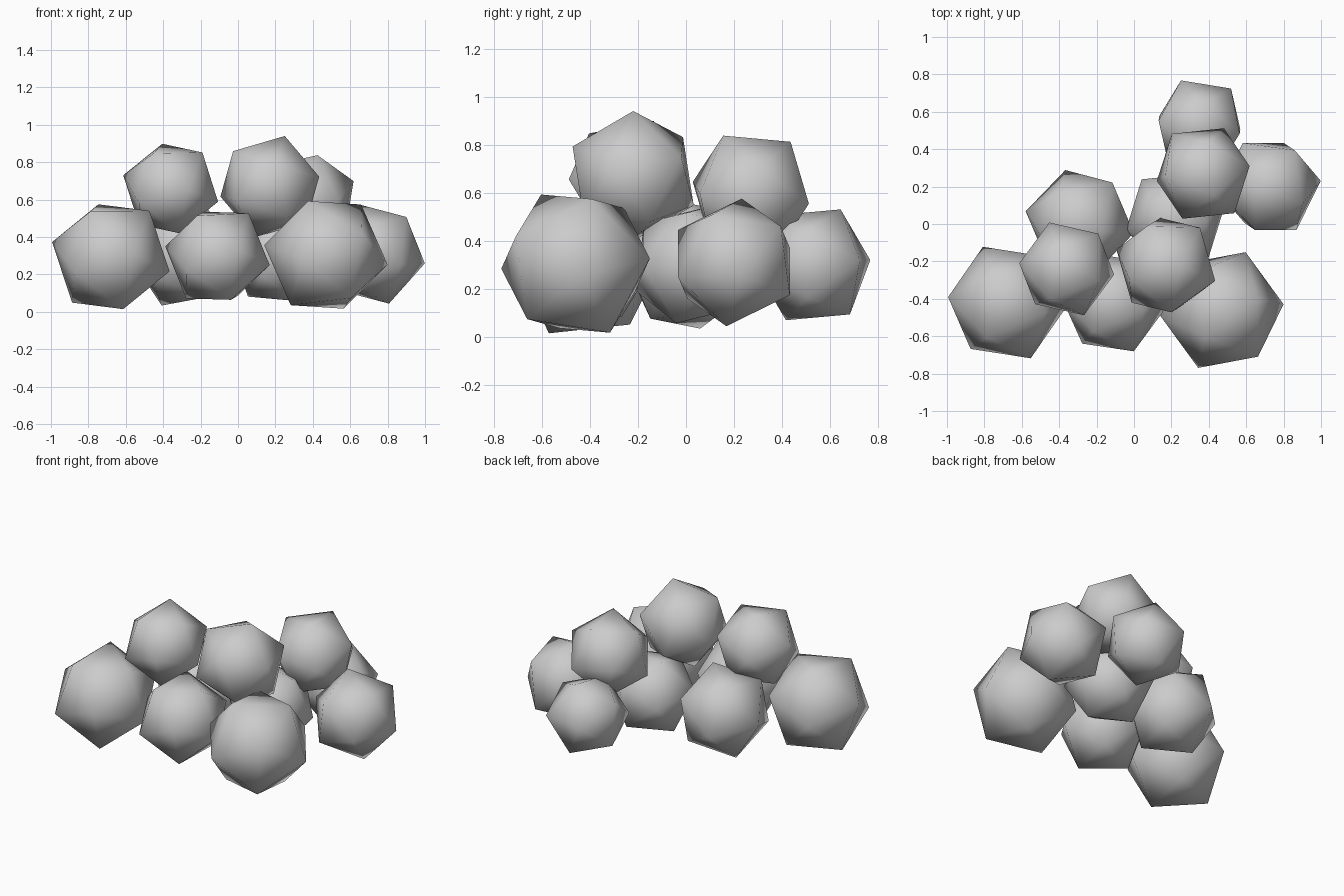
import bpy
from mathutils import Vector, Matrix

if "Cube" in bpy.data.objects:
    bpy.data.objects.remove(bpy.data.objects["Cube"])


def frame(a, b):
    # orthonormal axes from one corner direction and a neighbouring one
    a = Vector(a).normalized()
    n = a.cross(Vector(b)).normalized()
    return Matrix((a, n.cross(a), n)).transposed()


def boulder(name, centre, radius, corner, neighbour):
    # 20-sided smooth rock, turned so two of its corners face given directions
    bpy.ops.mesh.primitive_ico_sphere_add(subdivisions=1, radius=radius)
    ob = bpy.context.object
    ob.name = name
    verts = ob.data.vertices
    edge = next(e for e in ob.data.edges if 0 in e.vertices)
    other = [i for i in edge.vertices if i != 0][0]
    source = frame(verts[0].co, verts[other].co)
    turn = frame(corner, neighbour) @ source.transposed()
    ob.matrix_world = Matrix.Translation(centre) @ turn.to_4x4()
    bpy.ops.object.shade_smooth()


# ground layer: corner pairs are two neighbouring corners, relative to the centre
boulder("front_left_boulder", (-.68, -.42, .295), .325, (-.32, .03, .08), (-.13, .29, -.02))
boulder("front_middle_boulder", (-.11, -.42, .30), .285, (.28, -.03, -.05), (.11, -.27, .04))
boulder("front_right_boulder", (.47, -.46, .305), .335, (-.32, -.03, .05), (-.10, -.15, .30))
boulder("back_left_boulder", (-.29, .01, .30), .295, (.12, -.05, .27), (.18, .22, .11))
boulder("centre_boulder", (.22, .03, .30), .275, (-.18, .21, 0), (.05, .25, .10))
boulder("right_boulder", (.725, .20, .31), .28, (.27, .03, -.05), (.09, -.03, -.26))
boulder("back_boulder", (.35, .53, .30), .258, (-.10, .24, .02), (.16, .20, .02))

# upper layer
boulder("upper_left_boulder", (-.36, -.24, .66), .265, (-.25, .03, .07), (-.17, -.19, -.08))
boulder("upper_middle_boulder", (.17, -.22, .67), .282, (.08, 0, .27), (-.13, .23, .12))
boulder("upper_right_boulder", (.37, .27, .60), .27, (.25, .04, .10), (.07, -.11, .24))
